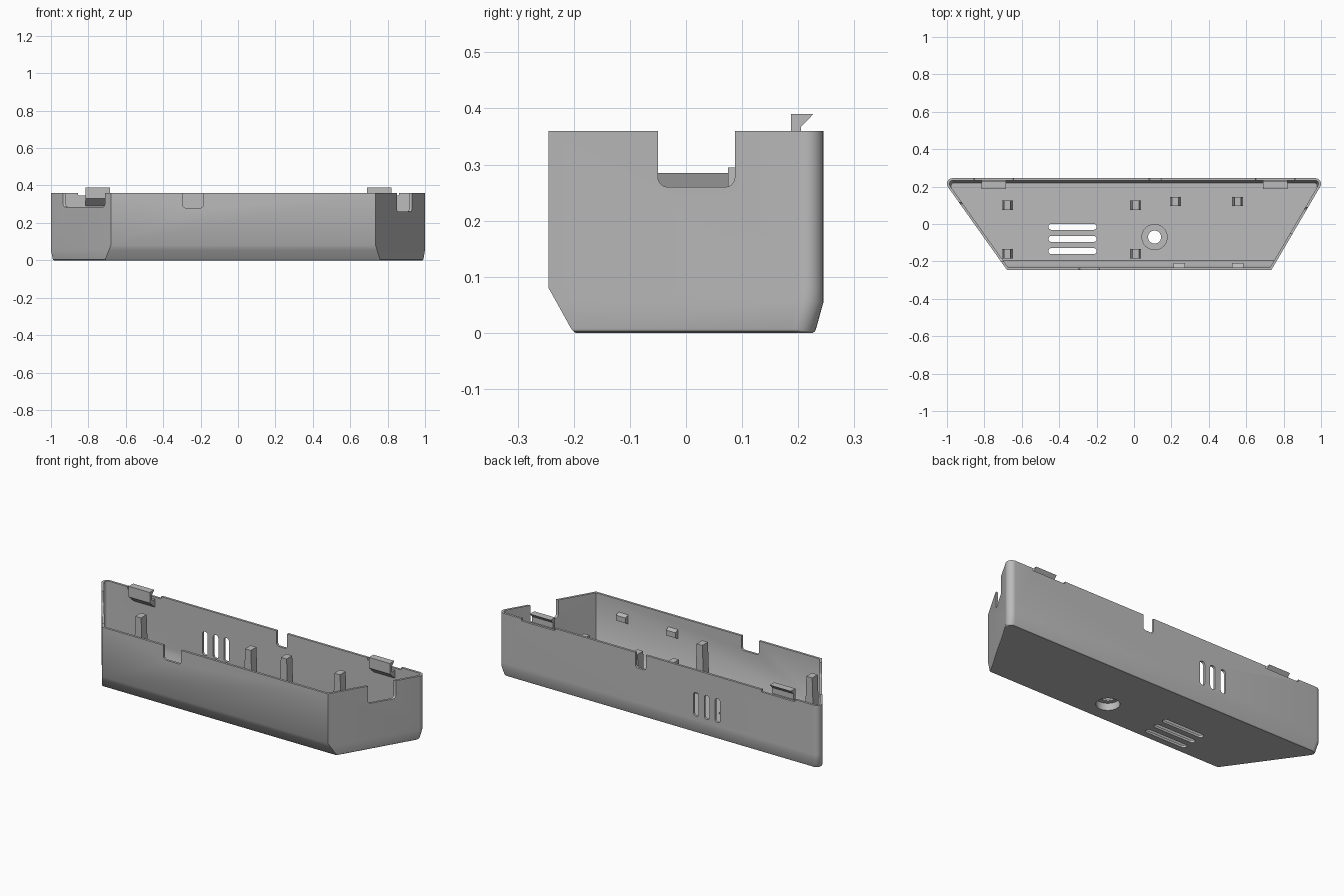
import bpy, bmesh, math
from mathutils import Vector

cube = bpy.data.objects.get("Cube")
if cube:
    bpy.data.objects.remove(cube, do_unlink=True)

grey = bpy.data.materials.new("plain grey")
grey.use_nodes = True
GREY = (0.5, 0.5, 0.5, 1)
grey.diffuse_color = GREY
grey.node_tree.nodes["Principled BSDF"].inputs["Base Color"].default_value = GREY

HEIGHT, WALL = 0.36, 0.013


def finish(name, bm):
    bmesh.ops.recalc_face_normals(bm, faces=bm.faces)
    mesh = bpy.data.meshes.new(name)
    bm.to_mesh(mesh)
    bm.free()
    mesh.materials.append(grey)
    obj = bpy.data.objects.new(name, mesh)
    bpy.context.collection.objects.link(obj)
    return obj


def smooth(obj):
    bpy.ops.object.select_all(action='DESELECT')
    obj.select_set(True)
    bpy.context.view_layer.objects.active = obj
    bpy.ops.object.shade_smooth_by_angle(angle=math.radians(30))


def prism(bm, outline, axis, lo, hi):
    """Extrude a 2D outline along an axis."""
    place = {'X': lambda u, v, t: (t, u, v),
             'Y': lambda u, v, t: (u, t, v),
             'Z': lambda u, v, t: (u, v, t)}[axis]
    a, b = [[bm.verts.new(place(u, v, t)) for u, v in outline] for t in (lo, hi)]
    bm.faces.new(a)
    bm.faces.new(b)
    for i in range(len(a)):
        j = (i + 1) % len(a)
        bm.faces.new((a[i], a[j], b[j], b[i]))


def rounded(u0, u1, v0, v1, r, steps=6):
    """Rectangle outline with rounded corners."""
    pts = []
    corners = ((u1 - r, v1 - r), (u0 + r, v1 - r), (u0 + r, v0 + r), (u1 - r, v0 + r))
    for k, (cu, cv) in enumerate(corners):
        for i in range(steps + 1):
            a = (k + i / steps) * math.pi / 2
            pts.append((cu + r * math.cos(a), cv + r * math.sin(a)))
    return [p for i, p in enumerate(pts) if (Vector(p) - Vector(pts[i - 1])).length > 1e-5]


def circle(cx, cy, r, n=32):
    return [(cx + r * math.cos(i * math.tau / n), cy + r * math.sin(i * math.tau / n))
            for i in range(n)]


# Footprint: sloping sides, sharp front corners, rounded back corners
def footprint(y_front, y_back, inset, steps=8):
    def half(sign, front_x, back_x):
        slope = (back_x - front_x) / 0.49
        length = math.hypot(1, slope)
        line = lambda y, off: front_x + slope * (y + 0.245) - off * length
        r = 0.03 - inset
        cy = y_back - r
        cx = line(cy, inset + r)
        pts = [(sign * line(y_front, inset), y_front)]
        start = -math.atan(slope)
        for i in range(steps + 1):
            a = start + (math.pi / 2 - start) * i / steps
            pts.append((sign * (cx + r * math.cos(a)), cy + r * math.sin(a)))
        return pts
    return half(1, 0.735, 1.022) + half(-1, 0.68, 1.028)[::-1]


# Open tray: outer skin up, rim, inner skin down
outer = [(0, -0.197, 0.226, 0.007), (0.003, -0.201, 0.23, 0.002),
         (0.008, -0.205, 0.232, 0), (0.055, -0.231, 0.245, 0),
         (0.08, -0.245, 0.245, 0), (HEIGHT, -0.245, 0.245, 0)]
inner = [(HEIGHT, -0.245, 0.245), (0.08, -0.245, 0.245),
         (0.055, -0.231, 0.245), (WALL, -0.208, 0.233)]
levels = outer + [(z, f + WALL, b - WALL, WALL) for z, f, b in inner]
bm = bmesh.new()
rings = [[bm.verts.new((x, y, z)) for x, y in footprint(f, b, off)]
         for z, f, b, off in levels]
for a, b in zip(rings, rings[1:]):
    for i in range(len(a)):
        j = (i + 1) % len(a)
        bm.faces.new((a[i], a[j], b[j], b[i]))
bm.faces.new(rings[0])
bm.faces.new(rings[-1])
tray = finish("tray", bm)

# Cutouts: cable notches, vents, screw hole
HOLE = (0.11, -0.07)
bm = bmesh.new()
prism(bm, rounded(-0.05, 0.087, 0.26, 0.5, 0.017), 'X', 0.6, 1.1)
prism(bm, rounded(-0.2, 0.115, 0.285, 0.5, 0.017), 'X', -1.1, -0.6)
prism(bm, rounded(-0.295, -0.185, 0.28, 0.5, 0.017), 'Y', -0.3, -0.2)
prism(bm, rounded(0.08, 0.145, 0.275, 0.5, 0.015), 'Y', 0.2, 0.3)
for x in (-0.75, 0.755):
    prism(bm, rounded(x - 0.105, x + 0.105, 0.347, 0.5, 0.003), 'Y', 0.2, 0.3)
for i in range(3):
    y = -0.015 - 0.065 * i
    prism(bm, rounded(-0.457, -0.2, y - 0.016, y + 0.016, 0.0155), 'Z', -0.1, 0.04)
    x = -0.235 - 0.067 * i
    prism(bm, rounded(x - 0.016, x + 0.016, 0.1, 0.235, 0.0155), 'Y', 0.2, 0.3)
prism(bm, circle(*HOLE, 0.06), 'Z', -0.1, 0.04)
cutter = finish("cutter", bm)
cutter.hide_render = True
mod = tray.modifiers.new("cutouts", 'BOOLEAN')
mod.operation = 'DIFFERENCE'
mod.solver = 'EXACT'
mod.object = cutter
bpy.context.view_layer.objects.active = tray
bpy.ops.object.modifier_apply(modifier=mod.name)
bpy.data.objects.remove(cutter, do_unlink=True)
smooth(tray)

# Hollow screw boss, open underneath
bm = bmesh.new()
profile = [(0.07, 0.008), (0.07, 0.05), (0.035, 0.05), (0.035, 0.04), (0.06, 0.04), (0.06, 0.001)]
loops = [[bm.verts.new((x, y, z)) for x, y in circle(*HOLE, r)] for r, z in profile]
for a, b in zip(loops, loops[1:] + loops[:1]):
    for i in range(len(a)):
        j = (i + 1) % len(a)
        bm.faces.new((a[i], a[j], b[j], b[i]))
smooth(finish("screw_boss", bm))

# Tapered support posts
posts = [(-0.678, 0.1), (0.01, 0.1), (-0.678, -0.16), (0.01, -0.16), (0.22, 0.12), (0.555, 0.12)]
for n, (x, y) in enumerate(posts):
    bm = bmesh.new()
    bmesh.ops.create_cube(bm, size=1)
    for v in bm.verts:
        width = 0.036 if v.co.z > 0 else 0.056
        v.co = (x + v.co.x * width, y + v.co.y * 0.05, 0.295 if v.co.z > 0 else 0.01)
    finish(f"support_post_{n + 1}", bm)

# Hooked lid clips on the back wall
clip = [(0.187, 0.39), (0.227, 0.39), (0.205, 0.367), (0.205, 0.335),
        (0.235, 0.335), (0.235, 0.287), (0.187, 0.33)]
for side, x in (("right", -0.75), ("left", 0.755)):
    bm = bmesh.new()
    prism(bm, clip, 'X', x - 0.066, x + 0.066)
    finish(f"lid_clip_{side}", bm)

# Small catches inside the front wall
catch = [(-0.235, 0.29), (-0.208, 0.28), (-0.208, 0.25), (-0.235, 0.235)]
for n, x in enumerate((0.242, 0.555)):
    bm = bmesh.new()
    prism(bm, catch, 'X', x - 0.03, x + 0.03)
    finish(f"front_catch_{n + 1}", bm)
